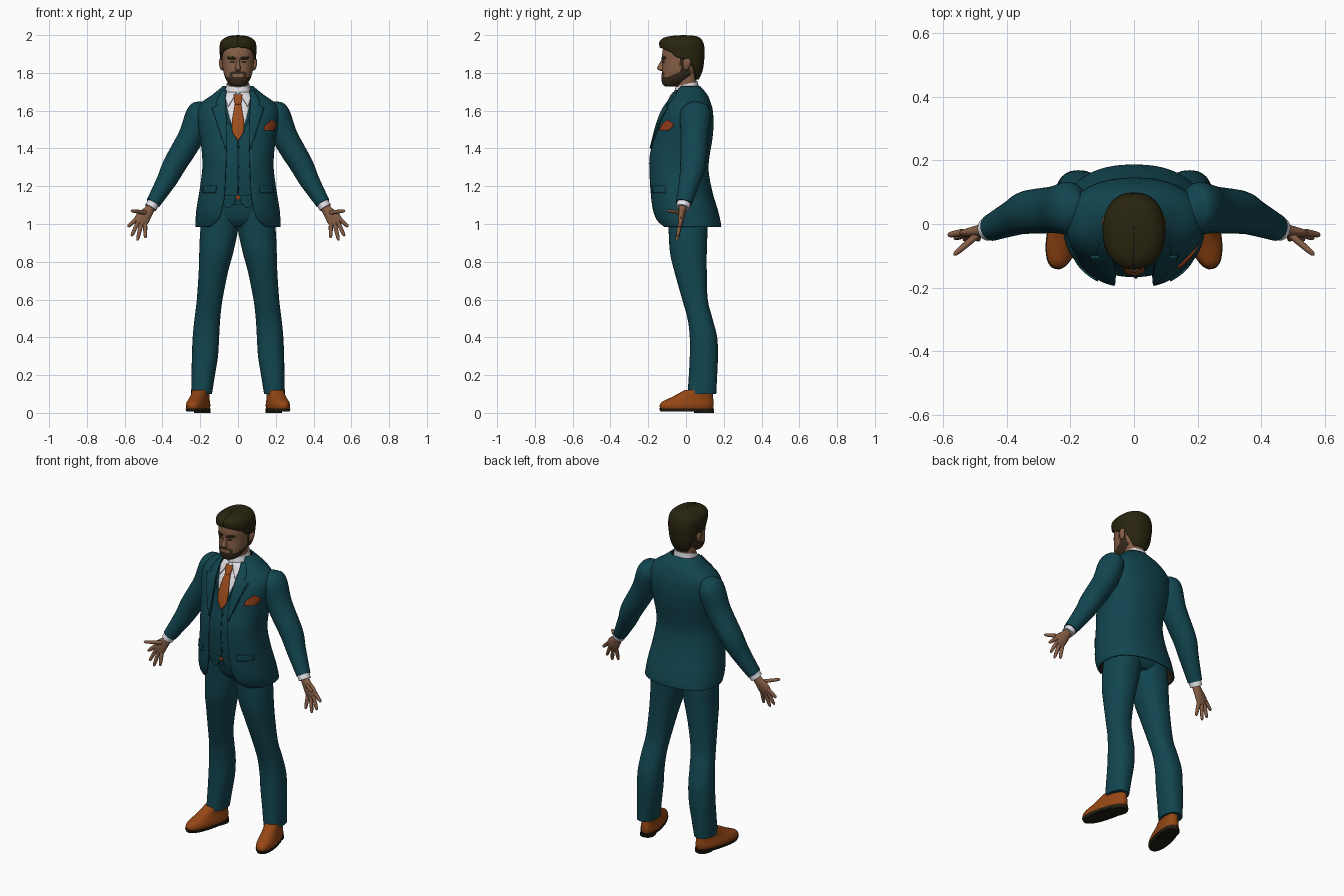
import bpy, math
from mathutils import Vector

P = 0.88  # roundness exponent of the cross-sections


def material(name, rgb):
    m = bpy.data.materials.new(name)
    m.diffuse_color = (*rgb, 1)
    return m


TEAL = material("teal wool", (0.006, 0.060, 0.080))
SKIN = material("skin", (0.24, 0.115, 0.063))
HAIR = material("dark hair", (0.022, 0.018, 0.005))
BEARD = material("beard", (0.04, 0.024, 0.012))
WHITE = material("white cotton", (0.75, 0.75, 0.80))
TIE = material("rust silk", (0.34, 0.075, 0.012))
SQUARE = material("red rust silk", (0.28, 0.045, 0.010))
SHOE = material("tan leather", (0.30, 0.062, 0.007))
SOLE = material("dark sole", (0.016, 0.013, 0.006))
SEAM = material("deep teal", (0.003, 0.030, 0.040))


def add(name, verts, faces, mats, mirror=False, thick=0):
    me = bpy.data.meshes.new(name)
    me.from_pydata([tuple(v) for v in verts], [], faces)
    for m in mats:
        me.materials.append(m)
    me.polygons.foreach_set("use_smooth", [True] * len(me.polygons))
    me.set_sharp_from_angle(angle=math.radians(45))
    ob = bpy.data.objects.new(name, me)
    bpy.context.collection.objects.link(ob)
    if mirror:
        ob.modifiers.new("mirror", 'MIRROR').use_mirror_merge = False
    if thick:
        s = ob.modifiers.new("solid", 'SOLIDIFY')
        s.thickness = thick
        s.offset = -1
        s.material_offset = len(mats) - 1
    return ob


def smooth_rows(rows, n):
    """Catmull-Rom refinement of a list of tuples."""
    out = []
    for i in range(len(rows) - 1):
        a, b, c, d = rows[max(i - 1, 0)], rows[i], rows[i + 1], rows[min(i + 2, len(rows) - 1)]
        for k in range(n):
            t = k / n
            out.append(tuple(q + t / 2 * (r - p + t * (2 * p - 5 * q + 4 * r - s + t * (3 * (q - r) + s - p)))
                             for p, q, r, s in zip(a, b, c, d)))
    return out + [rows[-1]]


def bridge(rings, seg, closed):
    faces = [(i * seg + j, i * seg + (j + 1) % seg, (i + 1) * seg + (j + 1) % seg, (i + 1) * seg + j)
             for i in range(rings - 1) for j in range(seg if closed else seg - 1)]
    if closed:
        faces += [tuple(reversed(range(seg))), tuple(range((rings - 1) * seg, rings * seg))]
    return faces


def refine(rows, n=4):
    """Rows: z, centre x, half width, front y, back y, opening angle."""
    return smooth_rows(sorted(tuple(r) + (0,) * (6 - len(r)) for r in rows), n)


def loft(name, rows, mats, seg=40, n=4, opened=False, tilt=0, turn=None, **kw):
    rr, verts = refine(rows, n), []
    for z, cx, rx, yf, yb, t0 in rr:
        t0 = math.radians(max(t0, 0))
        for j in range(seg):
            t = t0 + (2 * math.pi - 2 * t0) * j / (seg - 1 if opened else seg)
            s, c = math.sin(t), math.cos(t)
            x = cx + rx * math.copysign(abs(s) ** P, s)
            y = (yf + yb) / 2 - (yb - yf) / 2 * math.copysign(abs(c) ** P, c)
            if turn:  # angle and offset, used by the feet
                a, ox = turn
                x, y = ox + x * math.cos(a) - y * math.sin(a), x * math.sin(a) + y * math.cos(a)
            verts.append((x, y, z + tilt * y))
    return add(name, verts, bridge(len(rr), seg, not opened), mats, **kw)


def tube(name, path, mats, seg=20, n=4, mirror=True):
    """Path points: x, y, z, half width, half depth."""
    pts, verts = smooth_rows(path, n), []
    for i, p in enumerate(pts):
        t = (Vector(pts[min(i + 1, len(pts) - 1)][:3]) - Vector(pts[max(i - 1, 0)][:3])).normalized()
        v = Vector((0, 1, 0))
        v = (v - t * v.dot(t)).normalized()
        u = v.cross(t)
        for j in range(seg):
            a = 2 * math.pi * j / seg
            verts.append(Vector(p[:3]) + u * p[3] * math.cos(a) + v * p[4] * math.sin(a))
    return add(name, verts, bridge(len(pts), seg, True), mats, mirror=mirror)


def front_y(rows, x, z):
    z = min(max(z, rows[0][0]), rows[-1][0])
    for a, b in zip(rows, rows[1:]):
        if z <= b[0]:
            break
    f = (z - a[0]) / (b[0] - a[0])
    _, cx, rx, yf, yb, _ = [p + f * (q - p) for p, q in zip(a, b)]
    s = min(abs(x - cx) / rx, 0.99) ** (1 / P)
    return (yf + yb) / 2 - (yb - yf) / 2 * (1 - s * s) ** (P / 2)


def panel(name, base, rows, mat, off=0.006, mirror=False, cols=6, n=5):
    """Thin plate laid on the front of a loft; rows: z, x from, x to."""
    rows, fine = sorted(rows), []
    for a, b in zip(rows, rows[1:]):
        fine += [[p + k / n * (q - p) for p, q in zip(a, b)] for k in range(n)]
    fine.append(rows[-1])
    verts = []
    for z, x0, x1 in fine:
        for j in range(cols + 1):
            x = x0 + (x1 - x0) * j / cols
            verts.append((x, front_y(base, x, z) - off, z))
    return add(name, verts, bridge(len(fine), cols + 1, False), [mat], mirror, thick=0.007)


# Trousers
loft("trouser_leg", [(1.08, .085, .09, -.10, .12), (.98, .098, .1, -.093, .115), (.85, .115, .09, -.085, .11),
                     (.75, .13, .078, -.062, .11), (.6, .15, .068, -.02, .115), (.5, .162, .068, .008, .14),
                     (.4, .17, .07, .02, .165), (.3, .175, .069, .02, .169), (.2, .184, .062, .015, .165),
                     (.1, .193, .055, .008, .16)], [TEAL], mirror=True)
loft("trouser_hips", [(.985, 0, .09, -.06, .09), (1.04, 0, .17, -.10, .12), (1.2, 0, .165, -.13, .10)], [TEAL])

# Shoes, turned outward
TURN = (math.radians(14), .212)
loft("shoe", [(.02, 0, .050, -.138, .145), (.04, 0, .053, -.143, .15), (.06, 0, .049, -.128, .15),
              (.08, 0, .044, -.085, .147), (.1, 0, .042, -.045, .145), (.122, 0, .04, -.005, .14)],
     [SHOE], mirror=True, turn=TURN)
loft("shoe_sole", [(.008, 0, .051, -.138, .148), (.024, 0, .055, -.146, .153)], [SOLE], n=1, mirror=True, turn=TURN)
loft("shoe_heel", [(0, 0, .042, .045, .15), (.012, 0, .042, .045, .152)], [SOLE], n=1, mirror=True, turn=TURN)

# Waistcoat
vest = [(1.10, 0, .16, -.150, .10), (1.17, 0, .16, -.160, .10), (1.28, 0, .165, -.167, .10),
        (1.36, 0, .165, -.163, .10), (1.45, 0, .17, -.147, .11), (1.53, 0, .18, -.13, .115),
        (1.60, 0, .165, -.105, .11), (1.645, 0, .125, -.08, .10), (1.69, 0, .075, -.058, .07),
        (1.71, 0, .05, -.045, .06)]
loft("waistcoat", vest, [TEAL])
V = refine(vest)
panel("waistcoat_point", V, [(1.15, .002, .11), (1.115, .012, .10), (1.085, .045, .055)], TEAL, .004, True)
panel("waistcoat_edge", V, [(1.45, .001, .009), (1.56, .045, .06), (1.66, .07, .085)], TEAL, .010, True)
panel("waistcoat_seam", V, [(1.16, -.0015, .0015), (1.44, -.0015, .0015)], SEAM, .002)
for k in range(5):
    z = 1.19 + k * .055
    panel("waistcoat_button", V, [(z - .006, .004, .008), (z, .001, .011), (z + .006, .004, .008)], SEAM, .005)
panel("belt_buckle", V, [(1.13, -.011, .011), (1.15, -.011, .011)], TIE, .007)

# Shirt and tie
panel("shirt_front", V, [(1.445, -.003, .003), (1.56, -.05, .05), (1.69, -.07, .07)], WHITE, .006)
loft("shirt_collar", [(1.66, 0, .073, -.068, .066), (1.70, 0, .068, -.063, .066), (1.74, 0, .06, -.055, .064)],
     [WHITE], tilt=.25)
panel("collar_wing", V, [(1.70, .008, .066), (1.67, .024, .068), (1.625, .05, .054)], WHITE, .018, True)
panel("tie_blade", V, [(1.445, -.003, .003), (1.485, -.030, .030), (1.54, -.033, .033), (1.65, -.014, .014)],
      TIE, .015)
panel("tie_knot", V, [(1.635, -.014, .014), (1.65, -.02, .02), (1.685, -.023, .023)], TIE, .021)

# Jacket shell: last value is the half width of the front opening
jacket = [(.985, 0, .225, -.145, .187, .145), (1.02, 0, .225, -.168, .182, .105), (1.08, 0, .22, -.185, .167, .083),
          (1.17, 0, .205, -.194, .14, .07), (1.28, 0, .19, -.2, .12, .065), (1.36, 0, .19, -.198, .125, .062),
          (1.45, 0, .2, -.177, .14, .06), (1.53, 0, .213, -.155, .146, .06), (1.60, 0, .215, -.128, .142, .066),
          (1.645, 0, .19, -.10, .13, .07), (1.685, 0, .135, -.075, .113, .07), (1.73, 0, .08, -.05, .075, .066)]
jacket = [r[:5] + (math.degrees(math.asin((r[5] / r[2]) ** (1 / P))),) for r in jacket]
loft("jacket_body", jacket, [TEAL, SOLE], seg=64, opened=True, thick=.008)
J = refine(jacket)
panel("lapel", J, [(1.71, .062, .082), (1.665, .068, .11), (1.64, .066, .118), (1.63, .066, .108),
                   (1.615, .065, .138), (1.5, .058, .10), (1.40, .060, .066)], TEAL, .008, True)
panel("lapel_shadow_edge", J, [(1.615, .138, .142), (1.5, .10, .104), (1.40, .066, .069)], SEAM, .003, True, 2)
panel("pocket_flap", J, [(1.20, .115, .185), (1.165, .12, .19)], TEAL, .007, True)
panel("pocket_square", J, [(1.55, .178, .186), (1.53, .155, .204), (1.515, .142, .202), (1.495, .14, .19)],
      SQUARE, .009)

# Sleeves and cuffs
tube("sleeve", [(.165, .05, 1.635, .015, .03), (.185, .05, 1.615, .048, .062), (.207, .05, 1.58, .068, .082),
                (.25, .045, 1.46, .068, .074), (.335, .037, 1.315, .062, .068), (.378, .02, 1.23, .053, .057),
                (.45, -.012, 1.11, .038, .042)], [TEAL], 28, 5)
tube("shirt_cuff", [(.44, -.008, 1.125, .033, .037), (.463, -.017, 1.086, .033, .036)], [WHITE], 24, 1)

# Hands, palms forward
tube("palm", [(.452, -.014, 1.105, .022, .02), (.475, -.02, 1.068, .028, .02), (.505, -.026, 1.03, .039, .016),
              (.520, -.03, 1.005, .036, .011), (.523, -.031, 1.0, .025, .006)], [SKIN])
fingers = {"index_finger": ((.538, -.026, 1.025), (.584, -.035, .985)),
           "middle_finger": ((.528, -.03, 1.012), (.564, -.045, .935)),
           "ring_finger": ((.512, -.03, 1.0), (.533, -.05, .912)),
           "little_finger": ((.492, -.03, 1.0), (.490, -.05, .925)),
           "thumb": ((.485, -.028, 1.06), (.567, -.098, 1.07))}
for name, (a, b) in fingers.items():
    a, b = Vector(a), Vector(b)
    tube(name, [(*a.lerp(b, f), r, r) for f, r in ((0, .0115), (.5, .0105), (.9, .008), (1, .002))], [SKIN], 10, 3)

# Neck and head; beard faces chosen by height and depth
loft("neck", [(1.64, 0, .06, -.045, .06), (1.74, 0, .056, -.048, .055), (1.83, 0, .058, -.05, .065)], [SKIN])
head_rows = [(1.728, 0, .025, -.11, -.05), (1.738, 0, .045, -.123, -.02), (1.765, 0, .064, -.13, .02),
             (1.79, 0, .073, -.129, .05), (1.82, 0, .08, -.126, .07), (1.86, 0, .084, -.124, .082),
             (1.90, 0, .086, -.126, .086), (1.94, 0, .082, -.118, .085), (1.97, 0, .062, -.09, .07),
             (1.985, 0, .02, -.04, .03)]
head = loft("head", head_rows, [SKIN, BEARD], seg=72, n=7)
for f in head.data.polygons:
    x, y, z = f.center
    jaw = y < .02 and z < 1.778 + .4 * max(0, y + .10)
    sideburn = -.03 < y < .02 and z < 1.88
    moustache = y < -.09 and abs(x) < .036 and 1.792 < z < 1.812 - .2 * abs(x)
    corner = y < -.07 and .026 < abs(x) < .045 and z < 1.80
    f.material_index = int(jaw or sideburn or moustache or corner)
H = refine(head_rows)
loft("nose", [(1.810, 0, .010, -.134, -.10), (1.818, 0, .017, -.150, -.10), (1.830, 0, .014, -.152, -.10),
              (1.855, 0, .009, -.138, -.10), (1.88, 0, .007, -.126, -.10)], [SKIN], seg=20)
panel("eyebrow", H, [(1.872, .014, .05), (1.88, .014, .058), (1.886, .03, .055)], HAIR, .005, True)
panel("eye", H, [(1.853, .024, .036), (1.858, .018, .044), (1.863, .024, .038)], BEARD, .002, True)
tube("ear", [(.084, -.002, 1.815, .003, .006), (.086, 0, 1.825, .009, .014), (.09, .004, 1.85, .011, .021),
             (.091, .006, 1.868, .009, .018), (.088, .006, 1.878, .003, .006)], [SKIN], 16)

# Hair, open around the face
loft("hair", [(1.765, 0, .058, -.05, .068, 130), (1.80, 0, .076, -.08, .084, 120), (1.83, 0, .086, -.10, .092, 112),
              (1.865, 0, .093, -.118, .096, 98), (1.885, 0, .096, -.125, .098, 72), (1.91, 0, .097, -.132, .099, 58),
              (1.928, 0, .098, -.137, .098, 30), (1.938, 0, .098, -.140, .097, 0), (1.965, 0, .092, -.141, .09, 0),
              (1.986, 0, .07, -.118, .074, 0), (1.996, 0, .04, -.075, .045, 0), (2.0, 0, .002, -.016, -.012, 0)],
     [HAIR], seg=64, opened=True, thick=.01)
